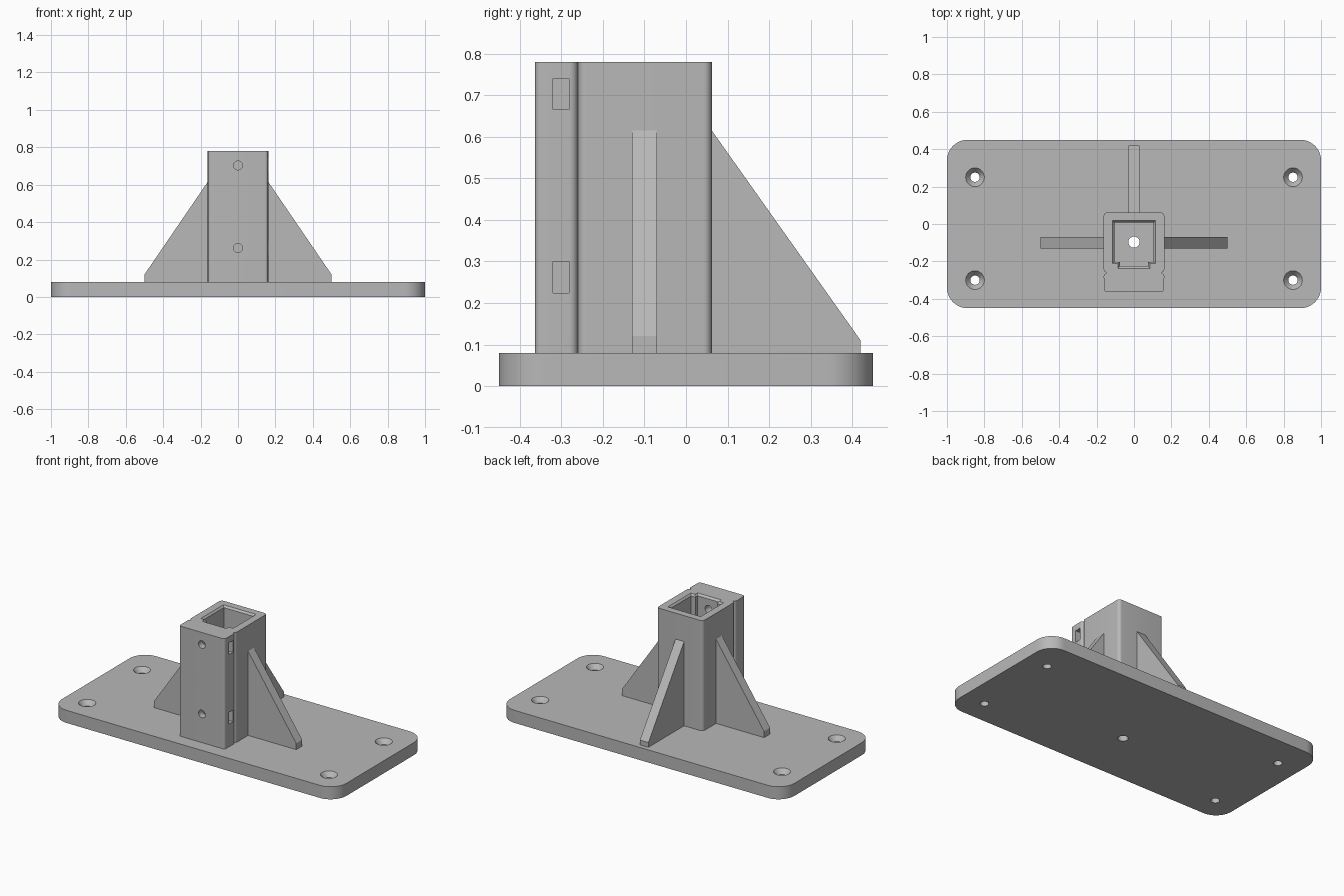
import bpy
import bmesh
from math import cos, sin, radians
from mathutils import Vector, Matrix

if "Cube" in bpy.data.objects:
    bpy.data.objects.remove(bpy.data.objects["Cube"])

grey = bpy.data.materials.new("plain_grey")
grey.use_nodes = True
grey.diffuse_color = (0.48, 0.48, 0.48, 1)
grey.node_tree.nodes["Principled BSDF"].inputs["Base Color"].default_value = (0.48, 0.48, 0.48, 1)


def loft(name, loops, matrix=None):
    """Closed solid skinned through equal loops of 3D points."""
    bm = bmesh.new()
    rings = [[bm.verts.new(p) for p in loop] for loop in loops]
    n = len(rings[0])
    for low, high in zip(rings, rings[1:]):
        for i in range(n):
            j = (i + 1) % n
            bm.faces.new((low[i], low[j], high[j], high[i]))
    bm.faces.new(rings[0][::-1])
    bm.faces.new(rings[-1])
    if matrix:
        bm.transform(matrix)
    bmesh.ops.recalc_face_normals(bm, faces=bm.faces)
    mesh = bpy.data.meshes.new(name)
    bm.to_mesh(mesh)
    bm.free()
    mesh.materials.append(grey)
    obj = bpy.data.objects.new(name, mesh)
    bpy.context.collection.objects.link(obj)
    return obj


def lift(outline, z):
    return [Vector((x, y, z)) for x, y in outline]


def prism(name, outline, z0, z1, matrix=None):
    return loft(name, [lift(outline, z0), lift(outline, z1)], matrix)


def arc(cx, cy, r, start, end, steps=8):
    angles = [radians(start + (end - start) * i / steps) for i in range(steps + 1)]
    return [(cx + r * cos(a), cy + r * sin(a)) for a in angles]


def circle(r, cx=0, cy=0):
    return arc(cx, cy, r, 0, 360, 32)[:-1]


def rect(x0, x1, y0, y1):
    return [(x0, y0), (x1, y0), (x1, y1), (x0, y1)]


def mirrored(half):
    return half + [(-x, y) for x, y in reversed(half)]


def cut(obj, cutter):
    cutter.hide_render = True
    mod = obj.modifiers.new("cut", 'BOOLEAN')
    mod.operation = 'DIFFERENCE'
    mod.solver = 'EXACT'
    mod.object = cutter
    bpy.context.view_layer.objects.active = obj
    bpy.ops.object.modifier_apply(modifier=mod.name)
    bpy.data.objects.remove(cutter)


BASE, TOP = 0.08, 0.78
BORE_Y = -0.097

# Base plate with rounded corners
plate = prism("base_plate", mirrored(arc(0.89, -0.34, 0.11, -90, 0, 12)
                                     + arc(0.89, 0.34, 0.11, 0, 90, 12)), 0, BASE)

# Countersunk screw holes and the drain hole
for x in (-0.85, 0.85):
    for y in (-0.3, 0.25):
        steps = ((0.025, -0.02), (0.025, 0.05), (0.05, BASE), (0.06, 0.09))
        cut(plate, loft("screw_cutter", [lift(circle(r, x, y), z) for r, z in steps]))
cut(plate, prism("drain_cutter", circle(0.03, 0, BORE_Y), -0.02, 0.1))

# Socket post: main column and front clamp block divided by a rounded groove
half = (arc(0.145, -0.348, 0.015, -90, 0) + arc(0.142, -0.28, 0.02, 0, 80)
        + arc(0.142, -0.24, 0.02, -80, 0) + arc(0.142, 0.042, 0.02, 0, 90))
post = prism("socket_post", mirrored(half), BASE, TOP)

# Square bore with a chamfered mouth
bore = []
for h, z in ((0.105, 0), (0.105, 0.768), (0.115, TOP), (0.125, 0.792)):
    bore.append(lift(rect(-h, h, BORE_Y - h, BORE_Y + h), z))
cut(post, loft("bore_cutter", bore))

# Pressure pad recess in the front wall of the bore
recess = []
for w, y, z in ((0.075, -0.225, 0), (0.075, -0.225, 0.768),
                (0.085, -0.237, TOP), (0.095, -0.249, 0.792)):
    recess.append(lift(rect(-w, w, y, -0.15), z))
cut(post, loft("recess_cutter", recess))

# Clamp bolt holes from the front, nut pockets from the left side
for z in (0.262, 0.703):
    turn = Matrix.Translation((0, 0, z)) @ Matrix.Rotation(radians(90), 4, 'X')
    cut(post, prism("bolt_cutter", circle(0.024), 0.15, 0.45, turn))
    cut(post, prism("nut_cutter", rect(-0.04, 0.3, -0.32, -0.281), z - 0.0375, z + 0.0375))


# Triangular ribs on both sides and at the back
def rib(name, root, reach, foot, thick, centre, angle):
    outline = [(root, BASE), (reach, BASE), (reach, foot), (root, 0.615), (root - 0.02, 0.615),
               (root - 0.02, BASE)]
    stand = Matrix.Rotation(radians(90), 4, 'X')
    place = Matrix.Translation(centre) @ Matrix.Rotation(radians(angle), 4, 'Z') @ stand
    return prism(name, outline, -thick / 2, thick / 2, place)


parts = [plate, post,
         rib("left_rib", 0.162, 0.5, 0.12, 0.06, (0, -0.1, 0), 0),
         rib("right_rib", 0.162, 0.5, 0.12, 0.06, (0, -0.1, 0), 180),
         rib("back_rib", 0.062, 0.42, 0.11, 0.06, (0, 0, 0), 90)]

# Smooth the rounded corners and holes, keep hard edges
bpy.ops.object.select_all(action='DESELECT')
for obj in parts:
    obj.select_set(True)
bpy.context.view_layer.objects.active = plate
bpy.ops.object.shade_smooth_by_angle(angle=radians(30))
